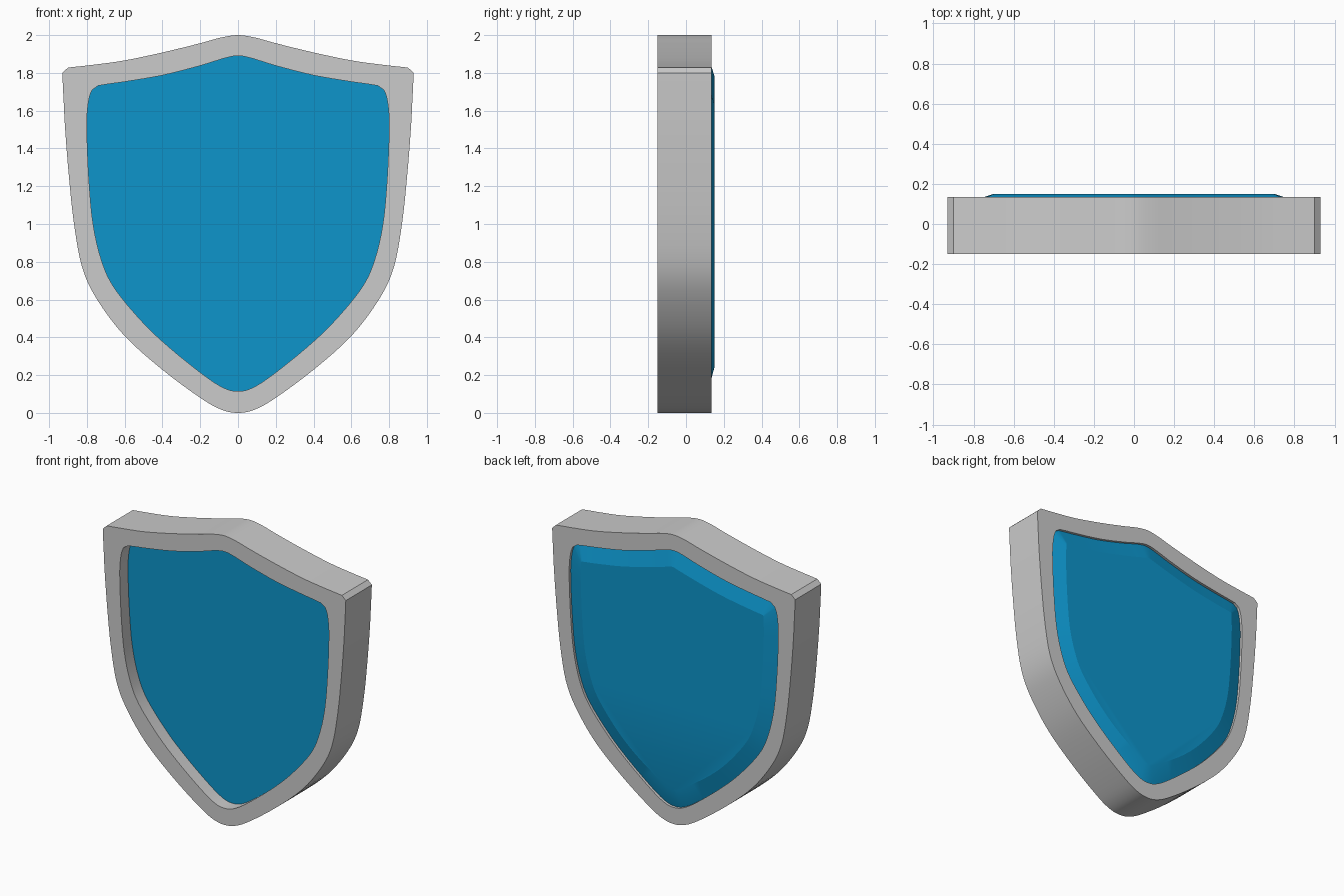
import bpy, bmesh, math
from mathutils import Vector

if "Cube" in bpy.data.objects:
    bpy.data.objects.remove(bpy.data.objects["Cube"])

SUB = 4


def smooth(pts):
    """Catmull-Rom curve through the points, mirrored where an end lies on the centre line."""
    p = [Vector(q) for q in pts]

    def ghost(end, nxt):
        return Vector((-nxt.x, nxt.y)) if abs(end.x) < 1e-6 else 2 * end - nxt

    p = [ghost(p[0], p[1])] + p + [ghost(p[-1], p[-2])]
    out = []
    for a, b, c, d in zip(p, p[1:], p[2:], p[3:]):
        for i in range(SUB):
            t = i / SUB
            out.append(0.5 * (2 * b + (c - a) * t + (2 * a - 5 * b + 4 * c - d) * t * t
                              + (3 * b - a - 3 * c + d) * t ** 3))
    return out + [p[-2]]


def outline(top, side):
    """Closed symmetric outline from the right-hand top and side curves."""
    half = smooth(top) + smooth(side)
    return half + [Vector((-v.x, v.y)) for v in reversed(half[1:-1])]


def build(name, loops, caps=False, closed=False, color=None):
    """Skin a series of (outline, y) loops; cap the ends or close into a ring."""
    bm = bmesh.new()
    rings = [[bm.verts.new((v.x, y, v.y)) for v in prof] for prof, y in loops]
    pairs = list(zip(rings, rings[1:]))
    if closed:
        pairs.append((rings[-1], rings[0]))
    n = len(rings[0])
    for a, b in pairs:
        for i in range(n):
            j = (i + 1) % n
            bm.faces.new((a[i], a[j], b[j], b[i]))
    if caps:
        bm.faces.new(rings[0])
        bm.faces.new(rings[-1])
    bmesh.ops.recalc_face_normals(bm, faces=bm.faces[:])
    me = bpy.data.meshes.new(name)
    bm.to_mesh(me)
    bm.free()
    ob = bpy.data.objects.new(name, me)
    bpy.context.collection.objects.link(ob)
    if color:
        mat = bpy.data.materials.new(name + "_color")
        mat.diffuse_color = color
        mat.use_nodes = True
        mat.node_tree.nodes["Principled BSDF"].inputs["Base Color"].default_value = mat.diffuse_color
        me.materials.append(mat)
    bpy.ops.object.select_all(action='DESELECT')
    ob.select_set(True)
    bpy.context.view_layer.objects.active = ob
    bpy.ops.object.shade_smooth_by_angle(angle=math.radians(16))
    return ob


# Shield outlines (x, z), right half only
outer = outline(
    [(0, 2), (.09, 1.987), (.2, 1.957), (.4, 1.908), (.6, 1.866), (.75, 1.845), (.90, 1.828)],
    [(.93, 1.80), (.927, 1.73), (.923, 1.65), (.915, 1.5), (.895, 1.25), (.868, 1.0),
     (.825, .77), (.746, .60), (.60, .407), (.40, .228), (.2, .08), (.09, .018), (0, 0)])
inner = outline(
    [(0, 1.89), (.07, 1.878), (.2, 1.838), (.4, 1.787), (.6, 1.753), (.68, 1.742), (.74, 1.732)],
    [(.772, 1.71), (.787, 1.67), (.797, 1.60), (.80, 1.5), (.79, 1.25), (.767, 1.0),
     (.72, .80), (.65, .655), (.5, .475), (.35, .335), (.17, .192), (.07, .13), (0, .115)])
inset = outline(
    [(0, 1.785), (.04, 1.775), (.17, 1.738), (.38, 1.686), (.58, 1.652), (.66, 1.641), (.695, 1.636)],
    [(.697, 1.63), (.698, 1.60), (.70, 1.56), (.70, 1.48), (.69, 1.25), (.668, 1.02),
     (.625, .85), (.565, .72), (.43, .55), (.29, .42), (.12, .30), (.04, .254), (0, .24)])

# Rim around the shield
build("shield_rim", [(outer, -.15), (outer, .135), (inner, .135), (inner, -.15)], closed=True)

# Panel: recessed flat front, bevelled raised back
build("shield_panel", [(inner, -.06), (inner, .117), (inset, .15)], caps=True,
      color=(.004, .3, .6, 1))
